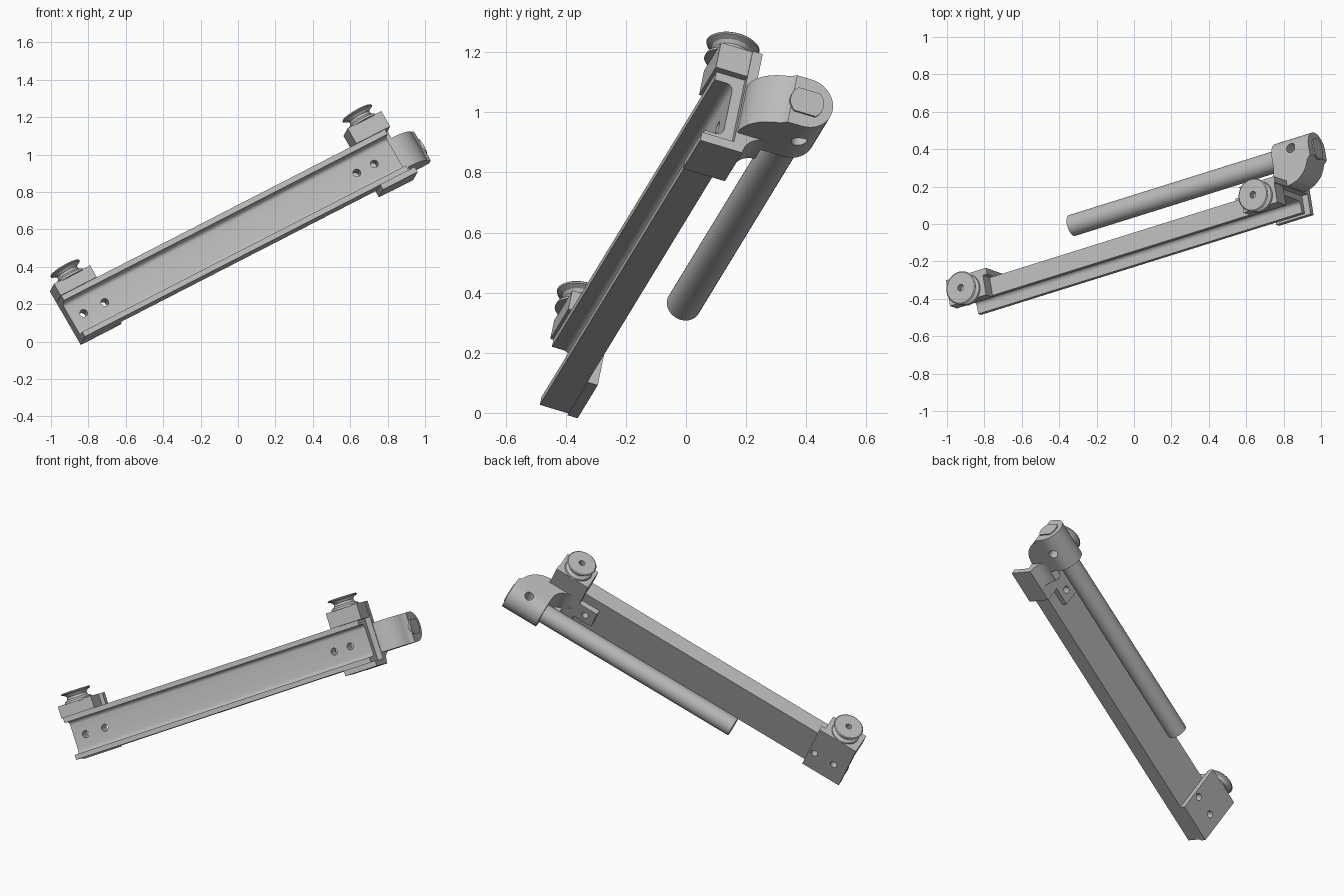
import bpy, bmesh, math
from mathutils import Matrix, Vector

cube = bpy.data.objects.get("Cube")
if cube:
    bpy.data.objects.remove(cube)

# Tilted frame: x along the rail, y towards its back, z across its width
along = Vector((1, 0.313, 0.5135)).normalized()
back = Vector((-0.15, 0.947, -0.284))
back = (back - along * back.dot(along)).normalized()
across = along.cross(back)
FRAME = Matrix((along, back, across)).transposed().to_4x4()

grey = bpy.data.materials.new("satin_grey")
grey.use_nodes = True
grey.diffuse_color = (0.5, 0.5, 0.5, 1)
grey.node_tree.nodes["Principled BSDF"].inputs["Base Color"].default_value = (0.5, 0.5, 0.5, 1)

MID = 0.468                      # centre line of the rail across its width
ENDS = {"left": 1.125, "right": -0.712}


def finish(name, bm):
    bmesh.ops.recalc_face_normals(bm, faces=bm.faces)
    mesh = bpy.data.meshes.new(name)
    bm.to_mesh(mesh)
    bm.free()
    mesh.materials.append(grey)
    obj = bpy.data.objects.new(name, mesh)
    bpy.context.collection.objects.link(obj)
    obj.matrix_world = FRAME
    return obj


def prism(name, points, axis, lo, hi):
    """Extrude a closed profile along a local axis; points hold the other two axes in order."""
    bm = bmesh.new()
    verts = []
    for p in points:
        co = list(p)
        co.insert(axis, lo)
        verts.append(bm.verts.new(co))
    face = bm.faces.new(verts)
    new = bmesh.ops.extrude_face_region(bm, geom=[face])["geom"]
    shift = Vector((0, 0, 0))
    shift[axis] = hi - lo
    bmesh.ops.translate(bm, vec=shift, verts=[v for v in new if isinstance(v, bmesh.types.BMVert)])
    return finish(name, bm)


def box(name, x, y, z):
    return prism(name, [(y[0], z[0]), (y[1], z[0]), (y[1], z[1]), (y[0], z[1])], 0, *x)


def arc(cx, cy, r, start, end, steps=10):
    angles = [math.radians(start + (end - start) * i / steps) for i in range(steps + 1)]
    return [(cx + r * math.cos(a), cy + r * math.sin(a)) for a in angles]


def rod(name, axis, centre, r, lo, hi):
    return prism(name, arc(*centre, r, 0, 350, 35), axis, lo, hi)


def combine(obj, others, operation):
    """Bake boolean operations into the object and drop the helpers."""
    for other in others:
        mod = obj.modifiers.new("cut", "BOOLEAN")
        mod.operation, mod.object, mod.solver = operation, other, "EXACT"
    bpy.context.view_layer.update()
    graph = bpy.context.evaluated_depsgraph_get()
    mesh = bpy.data.meshes.new_from_object(obj.evaluated_get(graph))
    obj.modifiers.clear()
    obj.data = mesh
    for other in others:
        bpy.data.objects.remove(other)


def smooth(obj):
    bpy.ops.object.select_all(action="DESELECT")
    obj.select_set(True)
    bpy.context.view_layer.objects.active = obj
    bpy.ops.object.shade_smooth_by_angle(angle=math.radians(30))


def screw_holes(xs):
    return [rod("hole", 1, (x, MID), 0.021, -0.5, -0.1) for x in xs]


# Channel rail: lips along both edges, rounded inner corners
FRONT, REAR, WEB = -0.345, -0.245, -0.28
LOW, HIGH, LIP, R = 0.34, 0.597, 0.03, 0.025
profile = [(FRONT, LOW), (REAR, LOW), (REAR, HIGH), (FRONT, HIGH), (FRONT, HIGH - LIP)]
profile += arc(WEB - R, HIGH - LIP - R, R, 90, 0, 6)
profile += arc(WEB - R, LOW + LIP + R, R, 0, -90, 6)
profile += [(FRONT, LOW + LIP)]
rail = prism("channel_rail", profile, 0, -0.82, 1.2)
combine(rail, screw_holes((-0.743, -0.611, 0.962, 1.071)), "DIFFERENCE")
smooth(rail)

# Bracket plates behind the rail
right_plate = box("right_back_plate", (-0.825, -0.575), (REAR, -0.21), (0.335, 0.67))
combine(right_plate, screw_holes((-0.743, -0.611)), "DIFFERENCE")
left_plate = box("left_back_plate", (1.02, 1.235), (REAR, -0.21), (0.315, 0.693))
tab = box("left_screw_tab", (0.9, 1.03), (REAR, -0.212), (0.41, 0.53))
for plate in (left_plate, tab):
    combine(plate, screw_holes((0.962, 1.071)), "DIFFERENCE")

# Flange hooked under the upper end of the rail
box("left_lower_flange", (1.02, 1.235), (-0.357, -0.21), (0.308, LOW))

# Blocks carrying the rollers
box("left_roller_block", (1.02, 1.23), (-0.355, -0.21), (HIGH, 0.693))
box("right_roller_block", (-0.825, -0.6), (-0.355, REAR), (HIGH, 0.67))

# Grooved rollers turned about the across axis
for side, x in ENDS.items():
    base = 0.69 if side == "left" else 0.665
    turned = [(0, 0.03), (0.018, 0.03), (0.018, 0.068), (0.084, 0.068), (0.09, 0.063),
              (0.088, 0.058), (0.068, 0.05), (0.06, 0.038), (0.064, 0.024),
              (0.082, 0.012), (0.086, 0), (0, 0)]
    bm = bmesh.new()
    verts = [bm.verts.new((r, 0, h)) for r, h in turned]
    edges = [bm.edges.new(pair) for pair in zip(verts, verts[1:])]
    bmesh.ops.spin(bm, geom=verts + edges, axis=(0, 0, 1), cent=(0, 0, 0),
                   angle=math.tau, steps=40, use_merge=True)
    bmesh.ops.remove_doubles(bm, verts=bm.verts, dist=0.0001)
    bmesh.ops.translate(bm, vec=(x, -0.295, base), verts=bm.verts)
    smooth(finish(side + "_roller", bm))

# Clamp arm: curved neck swinging out to a rounded barrel around the rod
ROD_Y, BARREL = -0.06, 0.091
neck = [(1.02, -0.22), (1.235, -0.24)]
neck += arc(1.235, -0.09, 0.15, -90, -15, 8)[1:]
neck += [(1.4, -0.11), (1.4, ROD_Y + 0.1), (1.17, ROD_Y + 0.1), (1.17, -0.12)]
neck += arc(1.08, -0.12, 0.09, 0, -90, 8)[1:]
arm = prism("clamp_arm", neck, 2, MID - BARREL, MID + BARREL)
outline = [(-0.4, MID - BARREL)] + arc(ROD_Y, MID, BARREL, -90, 90, 20) + [(-0.4, MID + BARREL)]
combine(arm, [prism("outline", outline, 0, 0.9, 1.5)], "INTERSECT")
combine(arm, [rod("set_screw_hole", 2, (1.29, ROD_Y + 0.02), 0.026, 0.2, 0.8)], "DIFFERENCE")
smooth(arm)

# Sloped web between the lower flange and the arm
web = [(-0.22, 0.315), (-0.21, 0.315)] + arc(-0.14, 0.307, 0.07, 180, 90, 8) + [(-0.13, 0.42), (-0.22, 0.42)]
smooth(prism("arm_fillet", web, 0, 1.1, 1.235))

# Round rod and its flattened tip showing through the barrel
smooth(rod("round_rod", 0, (ROD_Y, MID), 0.058, -0.128, 1.2))
tip = arc(ROD_Y, MID, 0.058, -50, 50, 10) + arc(ROD_Y, MID, 0.058, 130, 230, 10)
smooth(prism("rod_tip", tip, 0, 1.38, 1.407))
